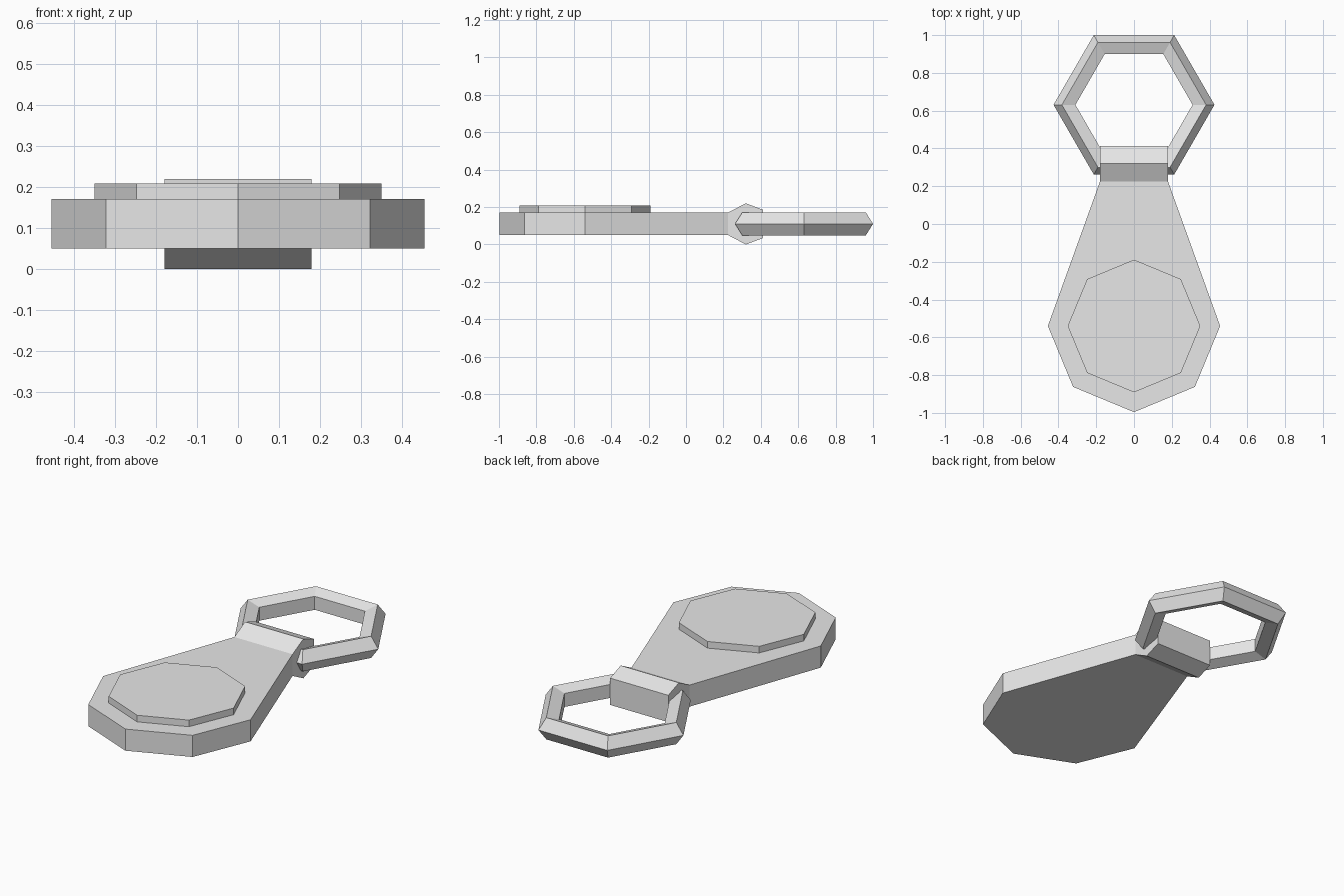
import bpy, bmesh, math
from mathutils import Vector

cube = bpy.data.objects.get("Cube")
if cube:
    bpy.data.objects.remove(cube, do_unlink=True)

grey = bpy.data.materials.new("light grey")
grey.use_nodes = True
colour = (0.8, 0.8, 0.8, 1)
grey.diffuse_color = colour
for node in grey.node_tree.nodes:
    if node.type == 'BSDF_PRINCIPLED':
        node.inputs["Base Color"].default_value = colour


def finish(name, bm):
    bmesh.ops.recalc_face_normals(bm, faces=bm.faces)
    mesh = bpy.data.meshes.new(name)
    bm.to_mesh(mesh)
    bm.free()
    mesh.materials.append(grey)
    obj = bpy.data.objects.new(name, mesh)
    bpy.context.collection.objects.link(obj)
    return obj


def prism(name, outline, direction):
    """Extrude a closed flat outline along a direction."""
    bm = bmesh.new()
    face = bm.faces.new([bm.verts.new(p) for p in outline])
    made = bmesh.ops.extrude_face_region(bm, geom=[face])["geom"]
    verts = [v for v in made if isinstance(v, bmesh.types.BMVert)]
    bmesh.ops.translate(bm, verts=verts, vec=Vector(direction))
    return finish(name, bm)


def arc(radius, z, steps):
    """Points on an eight-sided circle around the head of the tag."""
    return [(radius * math.cos(i * math.pi / 4),
             radius * math.sin(i * math.pi / 4) - 0.54, z) for i in steps]


# Tapered body: half octagon at the front, narrowing to the neck
body = arc(0.456, 0.05, range(4, 9)) + [(0.18, 0.225, 0.05), (-0.18, 0.225, 0.05)]
prism("body", body, (0, 0, 0.121))

# Raised octagonal plate on the body
prism("raised_plate", arc(0.351, 0.17, range(8)), (0, 0, 0.038))

# Faceted neck clasp that holds the ring
profile = [(0.225, 0.05), (0.32, 0), (0.413, 0.035),
           (0.413, 0.185), (0.32, 0.22), (0.225, 0.171)]
prism("neck_clasp", [(-0.18, y, z) for y, z in profile], (0.36, 0, 0))

# Six-sided ring with a five-sided section
bm = bmesh.new()
SIDES, SECTION, MAJOR, MINOR = 6, 5, 0.362, 0.064
loops = []
for i in range(SIDES):
    a = i * math.tau / SIDES
    loop = []
    for j in range(SECTION):
        b = j * math.tau / SECTION
        r = MAJOR + MINOR * math.cos(b)
        loop.append(bm.verts.new((r * math.cos(a), r * math.sin(a) + 0.631,
                                  0.11 + MINOR * math.sin(b))))
    loops.append(loop)
for i in range(SIDES):
    one, two = loops[i], loops[(i + 1) % SIDES]
    for j in range(SECTION):
        k = (j + 1) % SECTION
        bm.faces.new((one[j], two[j], two[k], one[k]))
finish("ring", bm)
